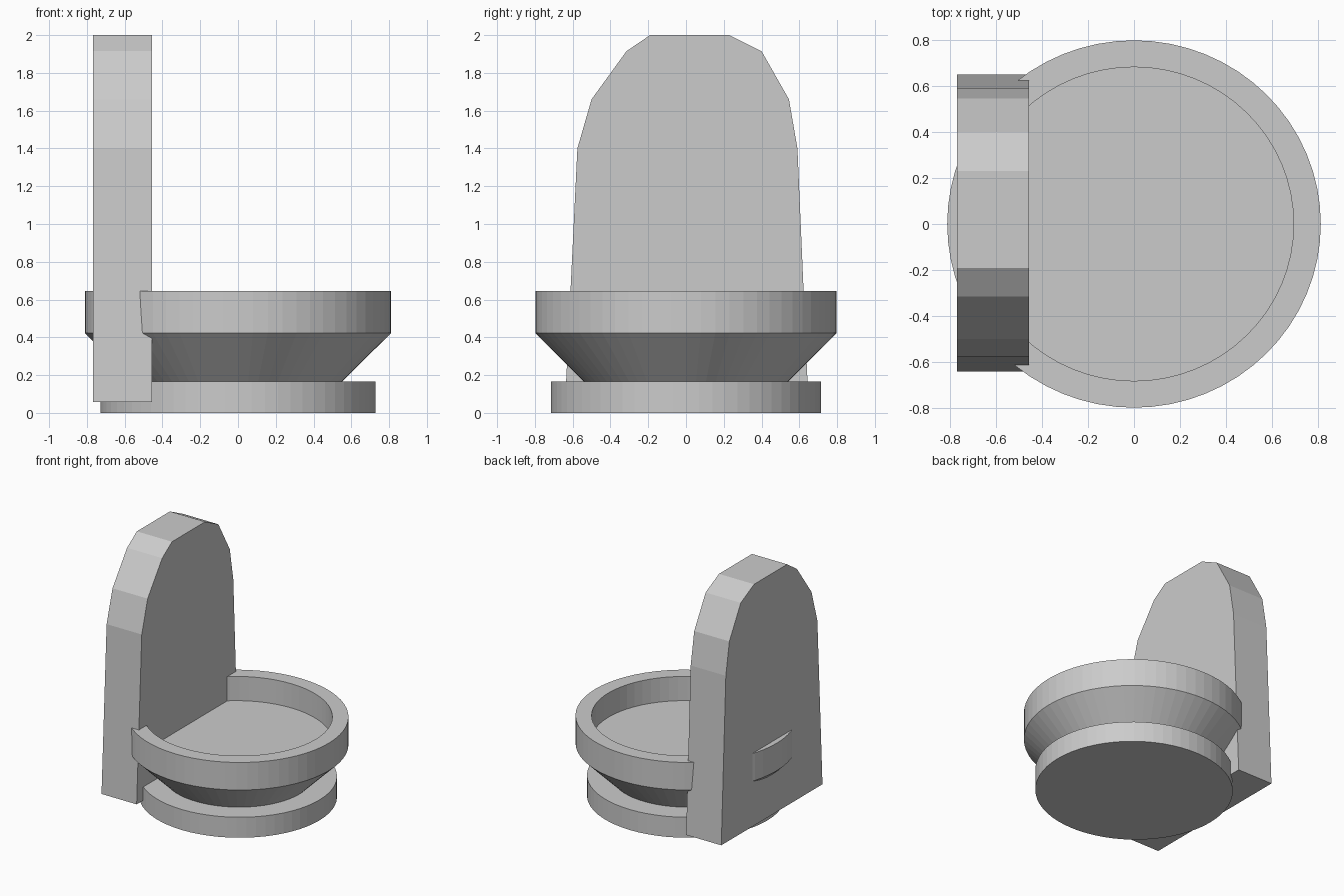
import bpy
import bmesh
from math import cos, sin, tau

if "Cube" in bpy.data.objects:
    bpy.data.objects.remove(bpy.data.objects["Cube"])

SIDES = 64


def finish(name, bm):
    bmesh.ops.recalc_face_normals(bm, faces=bm.faces)
    mesh = bpy.data.meshes.new(name)
    bm.to_mesh(mesh)
    bm.free()
    obj = bpy.data.objects.new(name, mesh)
    bpy.context.collection.objects.link(obj)
    return obj


def lathe(name, profile, y_scale):
    """Closed solid from (radius, z) points, capped at both ends."""
    bm = bmesh.new()
    rings = [[bm.verts.new((r * cos(tau * i / SIDES), r * y_scale * sin(tau * i / SIDES), z))
              for i in range(SIDES)] for r, z in profile]
    for a, b in zip(rings, rings[1:]):
        for i in range(SIDES):
            j = (i + 1) % SIDES
            bm.faces.new((a[i], a[j], b[j], b[i]))
    bm.faces.new(rings[0])
    bm.faces.new(rings[-1])
    return finish(name, bm)


def slab(name, outline, x0, x1):
    """Extrude a (y, z) outline along x."""
    bm = bmesh.new()
    face = bm.faces.new([bm.verts.new((x0, y, z)) for y, z in outline])
    ext = bmesh.ops.extrude_face_region(bm, geom=[face])
    verts = [v for v in ext["geom"] if isinstance(v, bmesh.types.BMVert)]
    bmesh.ops.translate(bm, verts=verts, vec=(x1 - x0, 0, 0))
    return finish(name, bm)


# Round foot
lathe("base", [(0.727, 0), (0.727, 0.165)], 0.982)

# Flared seat with raised rim and recessed floor
lathe("seat", [(0.545, 0.16), (0.811, 0.423), (0.811, 0.645),
               (0.693, 0.645), (0.693, 0.45)], 0.983)

# Tall backrest with faceted top
slab("backrest", [(-0.64, 0.057), (0.648, 0.057), (0.59, 1.40), (0.545, 1.66),
                  (0.40, 1.915), (0.23, 2.0), (-0.19, 2.0), (-0.315, 1.915),
                  (-0.50, 1.66), (-0.575, 1.40)], -0.768, -0.455)
